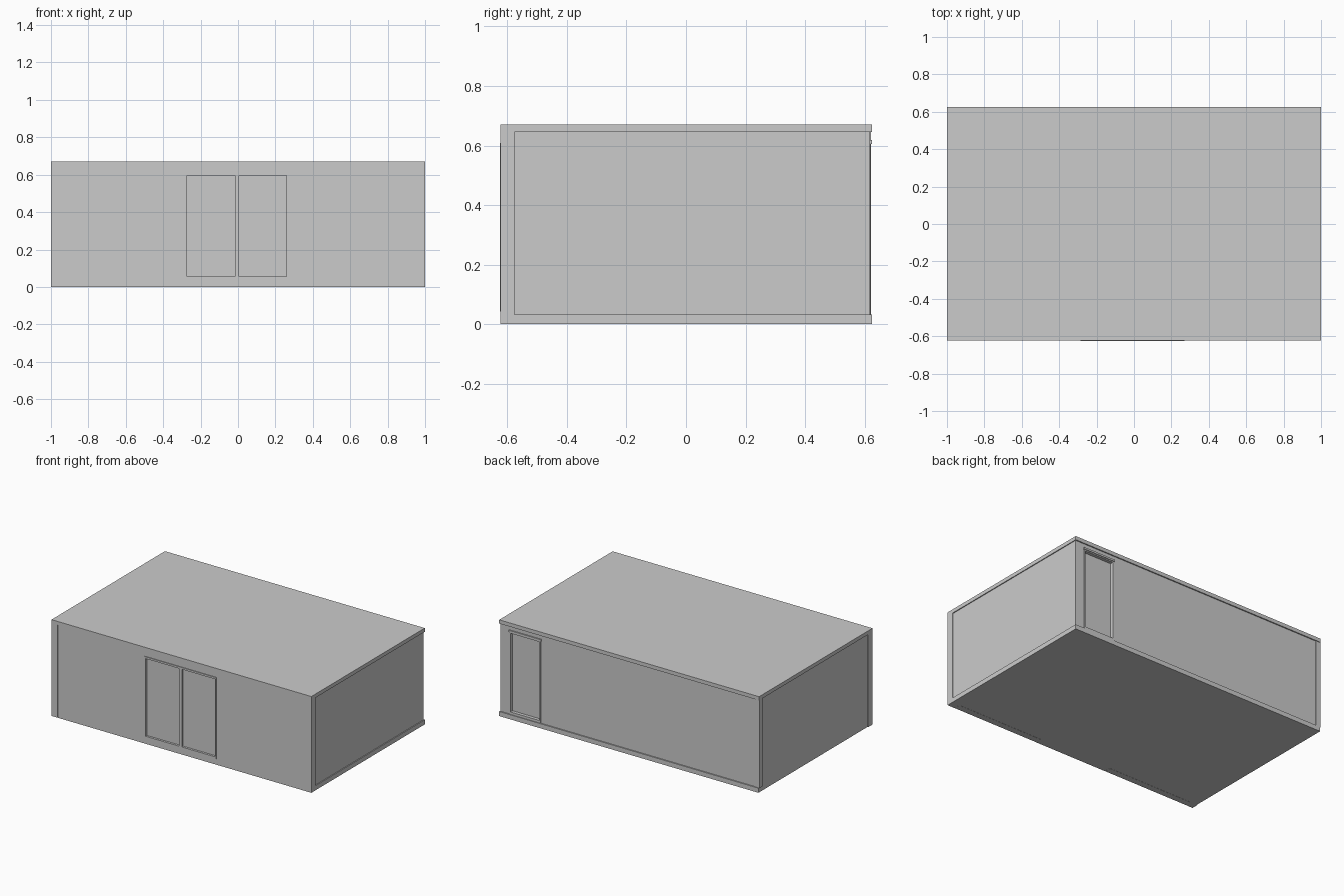
import bpy, bmesh
from mathutils import Vector

if "Cube" in bpy.data.objects:
    bpy.data.objects.remove(bpy.data.objects["Cube"])


def box(name, x, y, z):
    """Axis-aligned box from (min, max) pairs."""
    bm = bmesh.new()
    bmesh.ops.create_cube(bm, size=1)
    lo, hi = Vector((x[0], y[0], z[0])), Vector((x[1], y[1], z[1]))
    for v in bm.verts:
        v.co = Vector(lo[i] if v.co[i] < 0 else hi[i] for i in range(3))
    me = bpy.data.meshes.new(name)
    bm.to_mesh(me)
    bm.free()
    ob = bpy.data.objects.new(name, me)
    bpy.context.collection.objects.link(ob)
    return ob


def frame(name, x, y, z, side, bottom, top):
    """Rectangular frame of two stiles and two rails."""
    box(name + "_left_stile", (x[0], x[0] + side), y, z)
    box(name + "_right_stile", (x[1] - side, x[1]), y, z)
    inner = (x[0] + side, x[1] - side)
    box(name + "_bottom_rail", inner, y, (z[0], z[0] + bottom))
    box(name + "_top_rail", inner, y, (z[1] - top, z[1]))


ROOF, H = 0.645, 0.671          # underside and top of the roof slab
FRONT, CORE, BACK = -0.62, -0.575, 0.617
DOOR = (-0.285, 0.27)           # front door opening in x
BDOOR = (0.685, 0.925)          # back door opening in x

# Roof, floor and main volume
box("roof", (-1, 1), (-0.622, 0.625), (ROOF, H))
box("floor_base", (-0.995, 1), (CORE, 0.625), (0.001, 0.033))
box("core_walls", (-0.995, 0.994), (CORE, 0.585), (0.033, ROOF))

# Front corner posts
box("front_left_post", (-1, -0.953), (-0.622, CORE), (0.001, ROOF))
box("front_right_post", (0.943, 1), (-0.622, CORE), (0.001, ROOF))

# Front panels beside and above the door
box("front_left_panel", (-0.953, DOOR[0]), (FRONT, CORE), (0, ROOF))
box("front_right_panel", (DOOR[1], 0.943), (FRONT, CORE), (0, ROOF))
box("front_header_panel", DOOR, (FRONT, CORE), (0.608, ROOF))

# Front double door: sill, two framed leaves and their panes
box("front_door_sill", DOOR, (-0.622, CORE), (0.001, 0.042))
for name, x in (("left_leaf", (-0.285, -0.006)), ("right_leaf", (-0.006, 0.27))):
    frame(name, x, (-0.625, CORE), (0.042, 0.608), 0.011, 0.013, 0.013)
    box(name + "_pane", (x[0] + 0.011, x[1] - 0.011), (-0.61, CORE), (0.055, 0.595))

# Back wall around the back door
box("back_wall", (-0.965, BDOOR[0]), (0.585, BACK), (0.033, ROOF))
box("back_wall_corner", (BDOOR[1], 0.994), (0.585, BACK), (0.033, ROOF))
box("back_wall_header", BDOOR, (0.585, BACK), (0.605, ROOF))
box("back_left_post", (-1, -0.965), (0.585, 0.621), (0.033, ROOF))

# Back door: leaf, threshold and protruding trim
box("back_door_leaf", (BDOOR[0] + 0.008, BDOOR[1] - 0.008), (0.585, 0.597), (0.05, 0.597))
frame("back_door_frame", BDOOR, (0.585, 0.620), (0.033, 0.605), 0.008, 0.017, 0.008)
box("back_door_drip_cap", (BDOOR[0] - 0.005, BDOOR[1] + 0.005), (BACK, 0.625), (0.605, 0.618))
